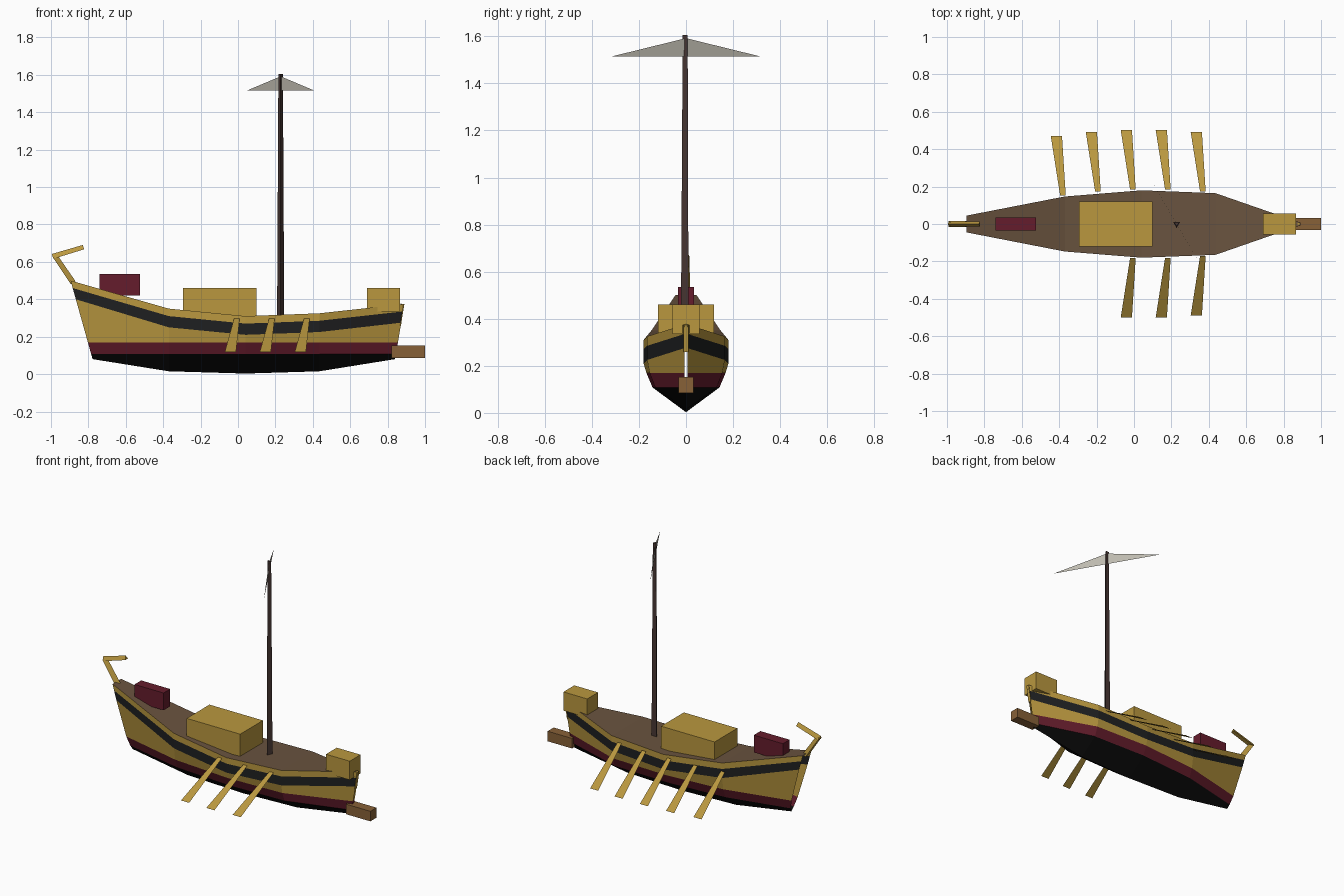
import bpy, math
from mathutils import Vector

if "Cube" in bpy.data.objects:
    bpy.data.objects.remove(bpy.data.objects["Cube"], do_unlink=True)


def material(name, *rgb):
    col = [(c / 255) ** 2.2 for c in rgb] + [1]
    m = bpy.data.materials.new(name)
    m.use_nodes = True
    m.diffuse_color = col
    bsdf = m.node_tree.nodes["Principled BSDF"]
    bsdf.inputs["Base Color"].default_value = col
    bsdf.inputs["Roughness"].default_value = 0.9
    return m


gold = material("gold wood", 184, 150, 65)
black = material("keel black", 21, 21, 21)
charcoal = material("stripe charcoal", 36, 37, 38)
red = material("dark red", 101, 34, 48)
deck_brown = material("deck brown", 105, 84, 65)
ram_brown = material("ram brown", 134, 97, 58)
mast_brown = material("mast brown", 73, 57, 54)
canvas = material("canvas", 190, 186, 175)


def build(name, verts, faces, mats, indices=None):
    me = bpy.data.meshes.new(name)
    me.from_pydata([tuple(v) for v in verts], [], faces)
    for m in mats:
        me.materials.append(m)
    for i, p in enumerate(me.polygons):
        p.material_index = indices[i] if indices else 0
    me.update()
    ob = bpy.data.objects.new(name, me)
    bpy.context.collection.objects.link(ob)
    return ob


def box(name, x, y, z, mat):
    """Box from x range, half width and z range."""
    verts = [(a, b, c) for a in x for b in (-y, y) for c in z]
    faces = [(0, 1, 3, 2), (4, 6, 7, 5), (0, 4, 5, 1),
             (2, 3, 7, 6), (0, 2, 6, 4), (1, 5, 7, 3)]
    return build(name, verts, faces, [mat])


def spar(name, a, b, r0, r1, mat):
    """Three-sided tapered beam between two points."""
    a, b = Vector(a), Vector(b)
    q = (b - a).to_track_quat('Z', 'Y')
    verts = []
    for p, r in ((a, r0), (b, r1)):
        for k in range(3):
            t = math.pi / 2 + k * math.tau / 3
            verts.append(p + q @ Vector((r * math.cos(t), r * math.sin(t), 0)))
    faces = [(k, (k + 1) % 3, (k + 1) % 3 + 3, k + 3) for k in range(3)]
    return build(name, verts, faces + [(2, 1, 0), (3, 4, 5)], [mat])


# Hull stations: x, half width, sheer height, keel height, low fullness
stations = [(-0.895, 0.045, 0.50, 0.08, 0.35),
            (-0.37, 0.147, 0.35, 0.015, 0.76),
            (0.04, 0.18, 0.31, 0.003, 0.79),
            (0.435, 0.165, 0.325, 0.015, 0.79),
            (0.89, 0.007, 0.375, 0.08, 0.8)]


def section(i):
    """Half section from keel up to the sheer, with raked ends."""
    x, w, top, keel, full = stations[i]
    rake = {0: -0.28, 4: 0.17}.get(i, 0)
    mid = (1 + full) / 2 + 0.04
    rows = [(0, keel), (full, 0.108), (mid, 0.17), (1, top - 0.1),
            (1, top - 0.04), (1, top)]
    return [(x - rake * (top - z), w * f, z) for f, z in rows]


# Hull side, painted in planking bands, mirrored to the other side
n = 6
verts = [v for i in range(len(stations)) for v in section(i)]
bands = [black, red, gold, charcoal, gold]
faces, idx = [], []
for i in range(len(stations) - 1):
    for r in range(n - 1):
        a = i * n + r
        faces.append((a, a + 1, a + n + 1, a + n))
        idx.append(r)
hull = build("hull", verts, faces, bands, idx)
mirror = hull.modifiers.new("Mirror", 'MIRROR')
mirror.use_axis = (False, True, False)
mirror.merge_threshold = 0.0005

# Deck laid across the sheer line
verts = [(x, s * w, top) for x, w, top, _, _ in stations for s in (-1, 1)]
faces = [(2 * i, 2 * i + 2, 2 * i + 3, 2 * i + 1) for i in range(4)]
build("deck", verts, faces, [deck_brown])

# Deck structures and ram
box("cabin", (-0.295, 0.1), 0.12, (0.3, 0.46), gold)
box("bow_platform", (0.69, 0.865), 0.057, (0.335, 0.46), gold)
box("stern_chest", (-0.74, -0.525), 0.035, (0.42, 0.535), red)
box("ram", (0.82, 1.0), 0.032, (0.085, 0.152), ram_brown)

# Mast, posts and curled stern ornament
spar("mast", (0.228, 0, 0.3), (0.228, 0, 1.605), 0.022, 0.014, mast_brown)
spar("bow_post", (0.865, 0, 0.26), (0.882, 0, 0.375), 0.013, 0.013, gold)
spar("stern_post", (-0.885, 0, 0.485), (-0.983, 0, 0.63), 0.02, 0.018, gold)
spar("stern_curl", (-0.99, 0, 0.625), (-0.825, 0, 0.675), 0.018, 0.016, gold)

# Furled pennant sail, a single sheet set diagonally
build("sail", [(0.41, -0.313, 1.515), (0.045, 0.313, 1.515), (0.228, 0, 1.592)],
      [(0, 1, 2)], [canvas])


def oar(name, x, side, inner):
    """Flat oar sweeping aft and down from the rail."""
    outer = inner + 0.318
    verts = [(x - 0.015, side * inner, 0.298), (x + 0.015, side * inner, 0.298),
             (x - 0.005, side * outer, 0.117), (x - 0.065, side * outer, 0.117)]
    build(name, verts, [(0, 1, 2, 3) if side > 0 else (3, 2, 1, 0)], [gold])


# Five oars to the back, three to the front
for i, inner in enumerate((0.153, 0.175, 0.185, 0.185, 0.175)):
    x = -0.38 + i * 0.187
    oar(f"back_oar_{i + 1}", x, 1, inner)
    if i > 1:
        oar(f"front_oar_{i - 1}", x, -1, inner - 0.003)
